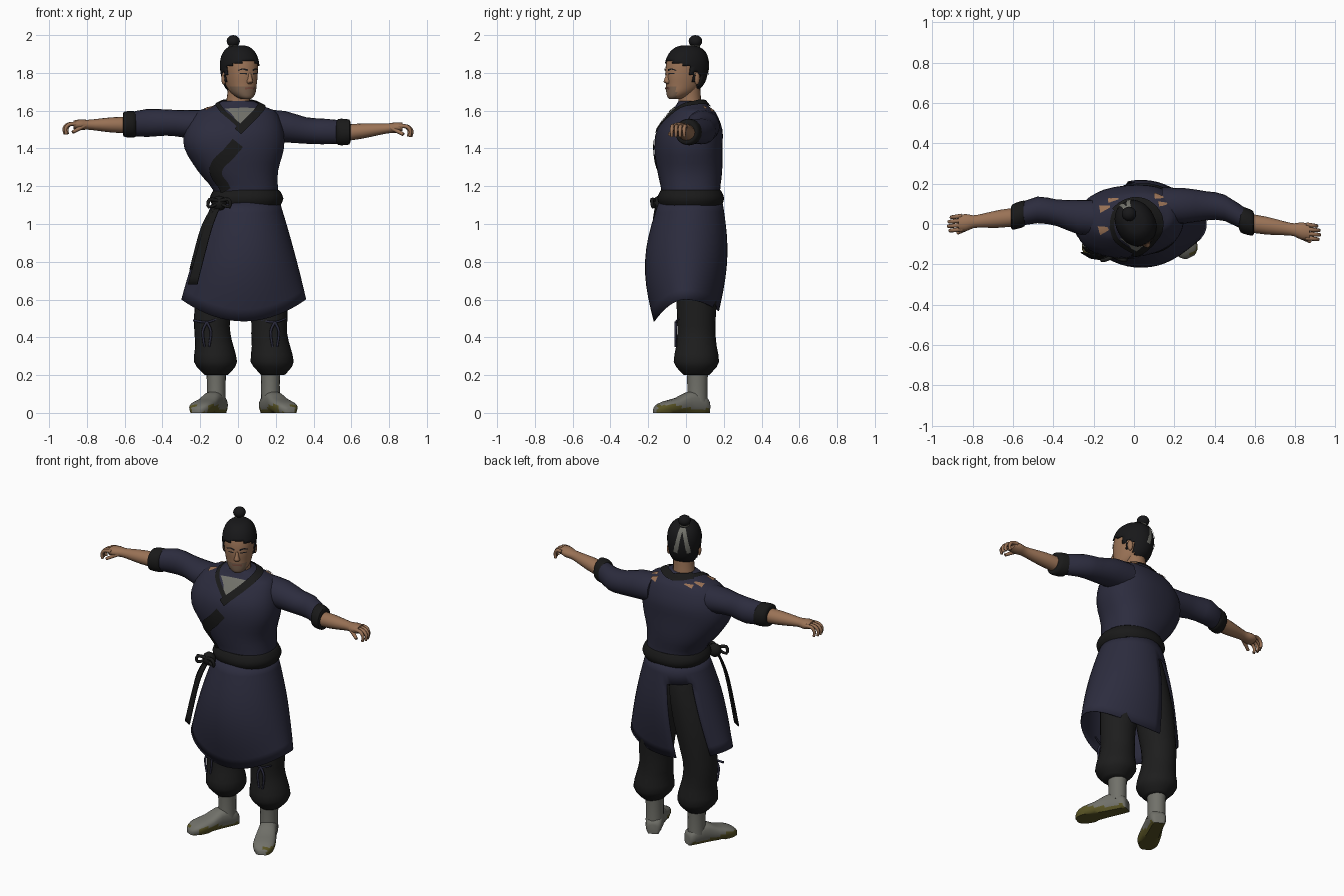
import bpy, bmesh, math
from mathutils import Vector, Matrix
from mathutils.bvhtree import BVHTree

if "Cube" in bpy.data.objects:
    bpy.data.objects.remove(bpy.data.objects["Cube"])


def mat(name, *c):
    m = bpy.data.materials.new(name)
    m.diffuse_color = (*c, 1)
    m.use_nodes = True
    m.node_tree.nodes["Principled BSDF"].inputs["Base Color"].default_value = m.diffuse_color
    return m


NAVY = mat("navy cloth", .025, .025, .048)
BLACK = mat("black trim", .010, .010, .010)
TROUSER = mat("charcoal cloth", .0125, .0125, .0125)
HAIR = mat("black hair", .009, .009, .010)
SKIN = mat("skin", .32, .168, .092)
STUBBLE = mat("stubble skin", .20, .125, .08)
GREY = mat("grey linen", .165, .165, .143)
OLIVE = mat("olive sole", .10, .088, .018)


def finish(name, bm, mats, m=None, thick=0, rule=None):
    if m:
        bm.transform(m)
    bm.normal_update()
    me = bpy.data.meshes.new(name)
    bm.to_mesh(me)
    bm.free()
    ob = bpy.data.objects.new(name, me)
    bpy.context.collection.objects.link(ob)
    for x in mats:
        me.materials.append(x)
    for p in me.polygons:
        p.use_smooth = True
        if rule:
            p.material_index = rule(p)
    me.set_sharp_from_angle(angle=math.radians(50))
    if thick:
        s = ob.modifiers.new("thickness", 'SOLIDIFY')
        s.thickness = thick
        s.offset = 0


def smooth_path(rows, k):
    """Catmull-Rom resampling of rows of numbers."""
    rows = [Vector(r) for r in rows]
    out = []
    for i in range(len(rows) - 1):
        a, b, c, d = rows[max(i - 1, 0)], rows[i], rows[i + 1], rows[min(i + 2, len(rows) - 1)]
        for j in range(k):
            t = j / k
            out.append(.5 * (2 * b + (c - a) * t + (2 * a - 5 * b + 4 * c - d) * t * t
                             + (3 * b - a - 3 * c + d) * t ** 3))
    return out + [rows[-1]]


def loft_bm(rings, axis='z', n=20, e=2.0, k=2, yaw=0):
    """Rings are (position on axis, centre a, centre b, radius a, radius b)."""
    bm = bmesh.new()
    prev = None
    for p, a, b, ra, rb in smooth_path(rings, k):
        ring = []
        for i in range(n):
            t = 2 * math.pi * i / n
            c, s = math.cos(t), math.sin(t)
            u = math.copysign(abs(c) ** (2 / e), c) * ra
            v = math.copysign(abs(s) ** (2 / e), s) * rb
            u, v = a + u * math.cos(yaw) - v * math.sin(yaw), b + u * math.sin(yaw) + v * math.cos(yaw)
            ring.append(bm.verts.new({'z': (u, v, p), 'x': (p, u, v), 'y': (u, p, v)}[axis]))
        if prev:
            for i in range(n):
                j = (i + 1) % n
                bm.faces.new((prev[i], prev[j], ring[j], ring[i]))
        else:
            bm.faces.new(ring)
        prev = ring
    bm.faces.new(prev)
    bmesh.ops.recalc_face_normals(bm, faces=bm.faces)
    return bm


def loft(name, rings, mats, m=None, rule=None, **kw):
    finish(name, loft_bm(rings, **kw), mats, m, rule=rule)


def blob(name, loc, scale, material, m=None):
    bm = bmesh.new()
    bmesh.ops.create_uvsphere(bm, u_segments=14, v_segments=8, radius=1)
    bm.transform(Matrix.Translation(loc) @ Matrix.Diagonal((*scale, 1)))
    finish(name, bm, [material], m)


def ribbon(name, pts, width, material, snap=None, side=(1, 0, 0), lift=.005, m=None, taper=1):
    """Flat strip along pts, width scaled towards taper at its end; with snap it hugs a surface."""
    rows = smooth_path(pts, 5)
    bm = bmesh.new()
    prev = None
    for i, p in enumerate(rows):
        d = Vector(side)
        if snap:
            tan = rows[min(i + 1, len(rows) - 1)] - rows[max(i - 1, 0)]
            p, nor = snap.find_nearest(p)[:2]
            d = tan.cross(nor)
        d = d.normalized() * width * (1 + (taper - 1) * i / (len(rows) - 1))
        row = []
        for j in range(7):
            q = p + d * (j / 3 - 1)
            if snap:
                loc, nor = snap.find_nearest(q)[:2]
                q = loc + nor * lift
            row.append(bm.verts.new(q))
        if prev:
            for j in range(6):
                bm.faces.new((prev[j], row[j], row[j + 1], prev[j + 1]))
        prev = row
    finish(name, bm, [material], m, thick=0 if snap else .006)


def cord(name, pts, r, material):
    cu = bpy.data.curves.new(name, 'CURVE')
    cu.dimensions = '3D'
    cu.bevel_depth = r
    cu.bevel_resolution = 2
    cu.use_fill_caps = True
    sp = cu.splines.new('POLY')
    rows = smooth_path(pts, 3)
    sp.points.add(len(rows) - 1)
    for i, (q, p) in enumerate(zip(sp.points, rows)):
        q.co = (*p, 1)
        q.radius = 1 - .35 * i / len(rows)
    cu.materials.append(material)
    bpy.context.collection.objects.link(bpy.data.objects.new(name, cu))


# Robe: upper body
torso = dict(rings=[(1.10, .045, .03, .175, .155), (1.18, .04, .025, .172, .155), (1.28, 0, .02, .212, .17),
                    (1.40, -.02, .012, .264, .178), (1.50, -.02, .02, .26, .17), (1.59, -.01, .035, .215, .12),
                    (1.62, 0, .033, .145, .09), (1.65, 0, .03, .085, .07)], n=36, e=2.3, k=3, yaw=.1)
body = BVHTree.FromBMesh(loft_bm(**torso))
loft("robe_top", mats=[NAVY], **torso)

# Robe: skirt with an open slit at the back
bm = bmesh.new()
N, ROWS, prev = 45, 10, None
for r in range(ROWS + 1):
    t = r / ROWS
    row = []
    for i in range(N):
        a = 2 * math.pi * i / N
        c, s = math.cos(a), math.sin(a)
        hem = .6 - (.115 if s < 0 else .06) * s * s
        ry = .165 + (.06 if s < 0 else .035) * math.sin(math.pi * t) + (-.002 if s < 0 else .012) * t
        row.append(bm.verts.new((.042 - .012 * t + c * (.175 + .175 * t - .022 * t * t),
                                 .025 - .03 * t + s * ry, 1.12 + (hem - 1.12) * t)))
    if prev:
        for i in range(N):
            if not (13 <= i <= 17 and r > 2):
                j = (i + 1) % N
                bm.faces.new((prev[i], row[i], row[j], prev[j]))
    prev = row
finish("robe_skirt", bm, [NAVY], thick=.006)

# Sash, knot, loops and hanging tails
loft("sash", [(1.09 + .09 * t, .045, .025, .172 + .023 * math.sin(math.pi * t), .157 + .02 * math.sin(math.pi * t))
              for t in (0, .15, .5, .85, 1)], [BLACK], n=36, e=2.2)
blob("sash_knot", (-.1, -.14, 1.11), (.04, .035, .04), BLACK)
for s in (-1, 1):
    cord("sash_loop", [(-.1, -.16, 1.12), (-.1 + .05 * s, -.18, 1.13), (-.1 + .055 * s, -.175, 1.09),
                       (-.1, -.16, 1.11)], .011, BLACK)
ribbon("sash_tail_long", [(-.11, -.15, 1.1), (-.165, -.165, .96), (-.24, -.155, .68)],
       .021, BLACK, side=(.85, -.5, 0), taper=1.35)
ribbon("sash_tail_short", [(-.12, -.14, 1.1), (-.185, -.14, .98), (-.245, -.125, .76)],
       .016, BLACK, side=(.6, -.8, 0))

# Undershirt, collar, lapel and torn shoulder patches
ribbon("undershirt", [(.015, -.07, 1.62), (.02, -.11, 1.58), (.015, -.15, 1.515)],
       .085, GREY, body, lift=.004, taper=.08)
ribbon("collar", [(-.09, .06, 1.64), (0, .12, 1.635), (.10, .06, 1.63), (.12, -.02, 1.615),
                  (.08, -.10, 1.57), (0, -.16, 1.49)], .022, BLACK, body, lift=.008)
ribbon("collar_under", [(-.09, .06, 1.64), (-.10, -.01, 1.62), (-.08, -.08, 1.59), (.02, -.15, 1.51)],
       .013, BLACK, body, lift=.006)
ribbon("lapel", [(0, -.18, 1.43), (-.05, -.18, 1.37), (-.11, -.16, 1.31), (-.12, -.14, 1.25), (-.08, -.14, 1.17)],
       .035, BLACK, body, lift=.006)
for x, y, w in ((-.145, -.03, .024), (-.14, .07, .02), (.125, .13, .02), (.14, .09, .014), (-.1, .11, .014)):
    ribbon("shoulder_tear", [(x - .025, y, 1.595), (x + .025, y + .012, 1.61)], w, SKIN, body, taper=.25)

# Sleeves: (distance from centre, y, z, radius y, radius z)
LEFT = [(.16, .03, 1.52, .09, .085), (.28, .035, 1.53, .085, .073), (.38, .055, 1.537, .066, .069),
        (.48, .07, 1.535, .066, .074), (.585, .04, 1.528, .055, .06)]
RIGHT = [(.14, .09, 1.52, .09, .085), (.25, .09, 1.515, .088, .083), (.36, .09, 1.495, .072, .07),
         (.45, .08, 1.49, .065, .068), (.57, .01, 1.487, .056, .06)]
# Forearm and palm: (share of length, radius y, radius z)
FOREARM = [(0, .046, .044), (.3, .044, .04), (.6, .034, .03), (.75, .032, .026), (.88, .043, .028), (1, .038, .022)]
for side, s, sleeve, end in (("left", -1, LEFT, (.008, 1.53)), ("right", 1, RIGHT, (-.035, 1.518))):
    loft(side + "_sleeve", [(s * p, *r) for p, *r in sleeve], [NAVY], axis='x')
    x0, y0, z0 = sleeve[-1][:3]
    # rolled cuff
    loft(side + "_cuff", [(s * (x0 + d), y0 - d * .3, z0, .046 + w, .05 + w)
                          for d, w in ((-.05, 0), (-.04, .018), (-.01, .02), (.02, .015), (.025, -.002))], [BLACK], axis='x')
    hx, hy, hz = .87, *end
    loft(side + "_forearm", [(s * (x0 + (hx - x0) * t), y0 + (hy - y0) * t - .005, z0 + (hz - z0) * t - .004, a, b)
                             for t, a, b in FOREARM], [SKIN], axis='x', n=16)
    # curled fingers and thumb
    for i, length in enumerate((.045, .053, .05, .038)):
        y = hy - .036 + .022 * i
        cord(side + "_finger", [(s * (hx + length * f), y - f * .005, hz - drop)
                                for f, drop in ((-.4, 0), (.5, .002), (.95, .025), (.85, .055))], .0115, SKIN)
    cord(side + "_thumb", [(s * (hx - .06 + .033 * i), hy - .02 - .016 * i, hz - .008 - .018 * i)
                           for i in range(3)], .013, SKIN)

# Trousers, knee ties, boots
TROUSER_LEG = [(.52, 0, .097), (.42, 0, .095), (.35, .01, .102), (.27, .016, .114), (.225, .02, .085), (.2, .02, .06)]
FOOT = [(.063, .026, .028), (.05, .044, .04), (0, .05, .055), (-.06, .052, .055), (-.12, .06, .04),
        (-.19, .062, .031), (-.23, .047, .022), (-.25, .022, .012)]
for side, s, x0, xa, ry in (("left", -1, -.135, -.115, .108), ("right", 1, .165, .172, .09)):
    hip = .04 + s * .09
    loft(side + "_trouser", [(1.04, hip, .05, .08, ry - .01), (.95, hip, .06, .1, ry), (.75, (hip + x0) / 2, .06, .115, .112)]
         + [(z, x0 + d, .055, w, w + .006) for z, d, w in TROUSER_LEG], [TROUSER], n=24)
    kx = x0 + s * .03
    cord(side + "_knee_tie", [(kx - .07, -.03, .49), (kx, -.053, .48), (kx + .06, -.035, .5)], .007, NAVY)
    for d in (-1, 1):
        cord(side + "_tie_end", [(kx, -.054, .48), (kx + d * .022, -.055, .43), (kx + d * .012, -.054, .35)], .008, NAVY)
    loft(side + "_boot_shaft", [(z, xa, .06, w, w + .005) for z, w in ((.235, .054), (.15, .049), (.06, .05))],
         [GREY], n=18)
    foot = loft_bm([(y, 0, h, w, h) for y, w, h in FOOT], axis='y', e=2.7)
    for v in foot.verts:
        v.co.z = 0 if v.co.z < .012 else v.co.z
    finish(side + "_boot", foot, [GREY, OLIVE], Matrix.Translation((xa, .06, 0)) @ Matrix.Rotation(s * .45, 4, 'Z'),
           rule=lambda p: int(p.normal.z < -.4 or (p.center.z < .04 and -.15 < p.center.y < -.02)))

# Neck and head, turned to one side; head rows are (z, centre y, radius x, radius y)
TURN = Matrix.Translation((.01, 0, 0)) @ Matrix.Rotation(math.radians(28), 4, 'Z')
loft("neck", [(1.6, 0, .02, .075, .07), (1.65, 0, .02, .062, .06), (1.74, .008, .015, .058, .06)], [SKIN])
HEAD = [(1.662, -.068, .024, .03), (1.675, -.055, .045, .052), (1.70, -.035, .064, .075), (1.74, -.013, .076, .098),
        (1.79, -.004, .084, .11), (1.85, .002, .088, .109), (1.90, .006, .075, .092), (1.925, .008, .048, .058),
        (1.935, .008, .015, .02)]
skull = dict(rings=[(z, 0, y, a, b) for z, y, a, b in HEAD], n=32, k=4, e=2.15)
face = BVHTree.FromBMesh(loft_bm(**skull))
loft("head", mats=[SKIN, STUBBLE], m=TURN, rule=lambda p: int(p.center.z < 1.725 and p.center.y < -.05), **skull)

# Hair cap with rounded hairline and sideburns
skull["rings"] = [(z + (.007 if z > 1.9 else 0), 0, y + .002, a + .005, b + .005) for z, y, a, b in HEAD]
hair = loft_bm(**skull)
gone = []
for f in hair.faces:
    c = f.calc_center_median()
    if (c.z < 1.70 or (c.z < 1.865 - 4 * c.x * c.x and c.y < -.015) or (c.z < 1.75 and c.y < .01)
            or (c.z < 1.8 and .01 <= c.y < .035)):
        gone.append(f)
bmesh.ops.delete(hair, geom=gone, context='FACES')
finish("hair", hair, [HAIR], TURN, thick=.008)
blob("topknot", (-.025, .05, 1.968), (.036, .036, .032), HAIR)
blob("topknot_tie", (-.023, .047, 1.94), (.028, .028, .012), GREY)
for d in (-1, 1):
    ribbon("hair_ribbon", [(d * .004, .08, 1.925), (d * .014, .1, 1.89), (d * .026, .11, 1.84), (d * .036, .11, 1.79)],
           .009, GREY, face, lift=.015, m=TURN, taper=1.2)

# Face details
loft("nose", [(1.742, 0, -.108, .01, .008), (1.752, 0, -.112, .018, .02), (1.77, 0, -.111, .012, .016),
              (1.8, 0, -.107, .008, .008)], [SKIN], m=TURN, n=10)
for d in (-1, 1):
    ribbon("eyebrow", [(d * .014, -.11, 1.813), (d * .035, -.1, 1.82), (d * .054, -.085, 1.812)],
           .005, HAIR, face, m=TURN, taper=.4)
    ribbon("eye", [(d * .018, -.11, 1.796), (d * .047, -.09, 1.796)], .004, HAIR, face, m=TURN, lift=.003, taper=.5)
    blob("ear", (d * .086, .02, 1.77), (.012, .016, .033), SKIN, TURN)
LIP = mat("lip", .19, .075, .05)
ribbon("mouth", [(-.024, -.1, 1.717), (0, -.11, 1.72), (.024, -.1, 1.717)], .005, LIP, face, m=TURN)
